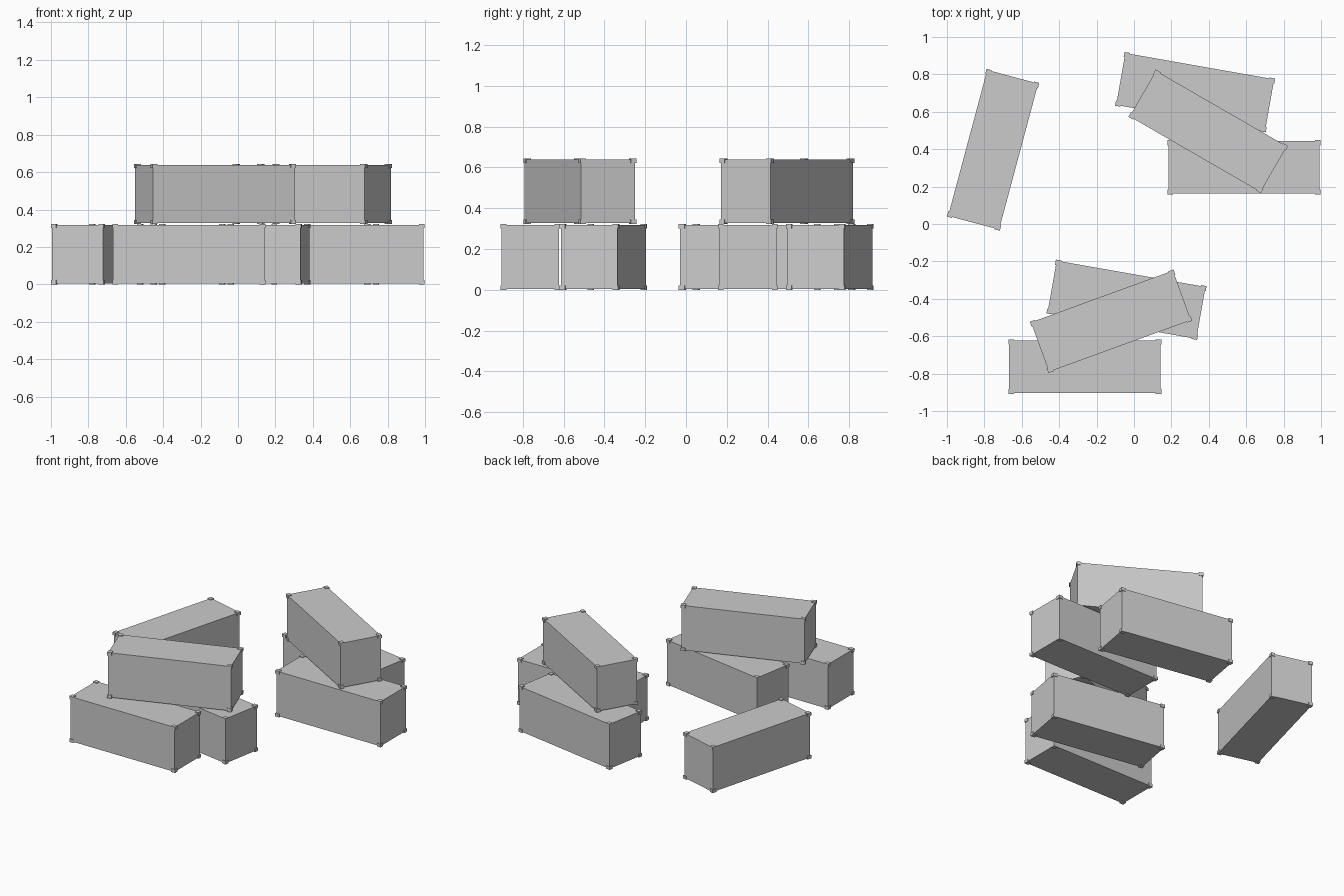
import bpy
import bmesh
from math import radians
from itertools import product
from mathutils import Matrix, Vector

if "Cube" in bpy.data.objects:
    bpy.data.objects.remove(bpy.data.objects["Cube"], do_unlink=True)

# Outer size over the corner fittings
SIZE = Vector((0.818, 0.292, 0.322))
PROUD = 0.005                            # fittings stand proud of the body
FITTING = Vector((0.03, 0.028, 0.022))

grey = bpy.data.materials.new("plain_grey")
grey.use_nodes = True
colour = (0.6, 0.6, 0.6, 1)
grey.diffuse_color = colour
grey.node_tree.nodes["Principled BSDF"].inputs["Base Color"].default_value = colour


def add_box(bm, centre, size):
    matrix = Matrix.Translation(centre) @ Matrix.Diagonal((*size, 1))
    bmesh.ops.create_cube(bm, size=1, matrix=matrix)


def finish_mesh(bm, name):
    mesh = bpy.data.meshes.new(name)
    bm.to_mesh(mesh)
    bm.free()
    mesh.materials.append(grey)
    return mesh


# Plain box body
bm = bmesh.new()
add_box(bm, (0, 0, 0), SIZE - Vector((2 * PROUD,) * 3))
body_mesh = finish_mesh(bm, "container_body")

# Eight corner fittings
bm = bmesh.new()
reach = (SIZE - FITTING) / 2
for sx, sy, sz in product((-1, 1), (-1, 1), (-1, 1)):
    add_box(bm, (sx * reach.x, sy * reach.y, sz * reach.z), FITTING)
fittings_mesh = finish_mesh(bm, "corner_fittings")


def place_container(name, x, y, level, turn):
    body = bpy.data.objects.new(name + "_body", body_mesh)
    body.location = (x, y, SIZE.z * (level + 0.5))
    body.rotation_euler.z = radians(turn)
    fittings = bpy.data.objects.new(name + "_corner_fittings", fittings_mesh)
    fittings.parent = body
    for obj in (body, fittings):
        bpy.context.collection.objects.link(obj)


# Two stacks of three and one loose container
place_container("front_stack_lower_front", -0.263, -0.763, 0, 0)
place_container("front_stack_lower_back", -0.04, -0.405, 0, -10)
place_container("front_stack_top", -0.123, -0.52, 1, 20)
place_container("back_stack_lower_front", 0.588, 0.303, 0, 0)
place_container("back_stack_lower_back", 0.327, 0.705, 0, -10)
place_container("back_stack_top", 0.397, 0.495, 1, -30)
place_container("loose_container", -0.753, 0.397, 0, 75)
